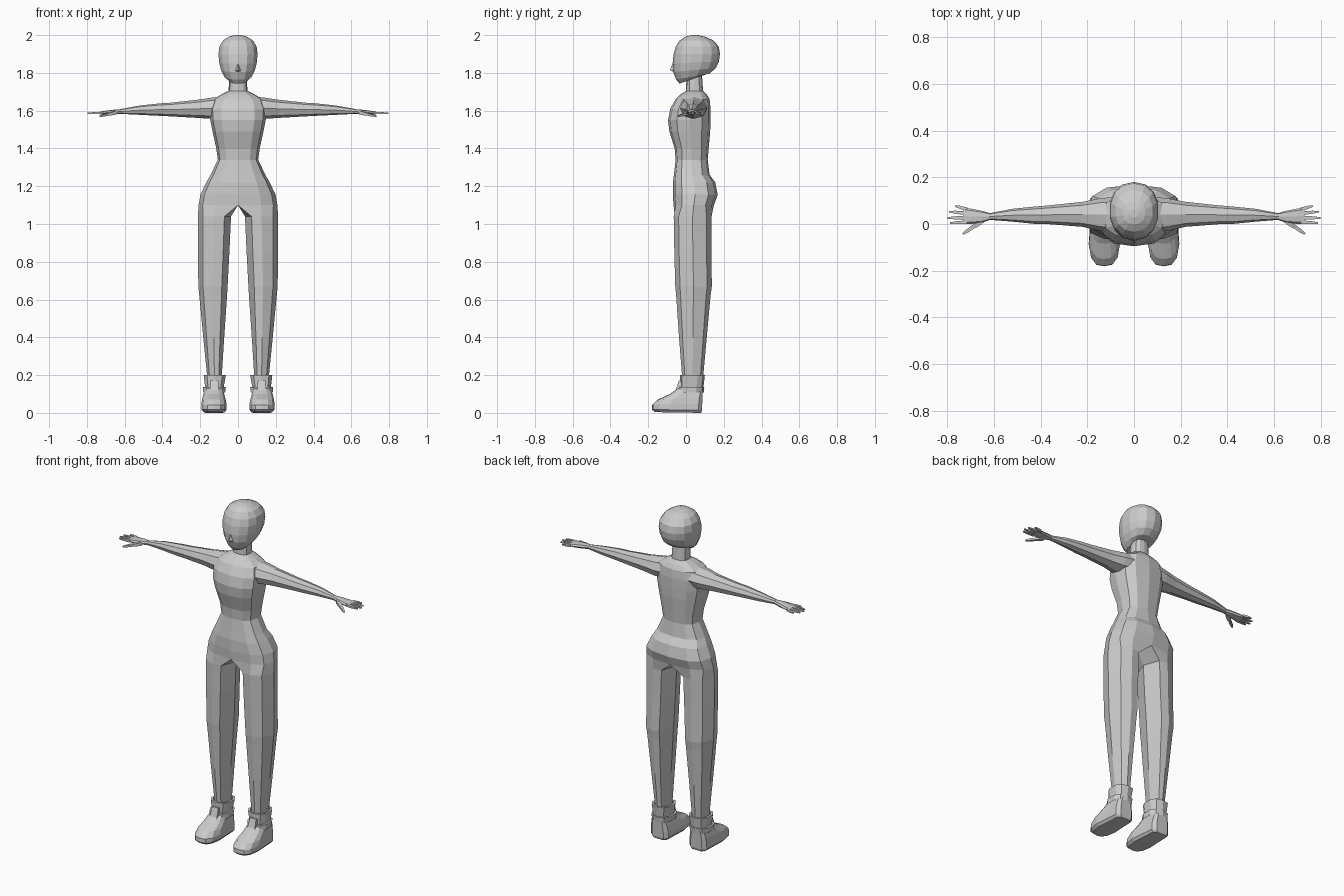
import bpy, bmesh, math
from mathutils import Vector

skin = bpy.data.materials.new("plain grey")
skin.diffuse_color = (0.6, 0.6, 0.6, 1)


def finish(name, bm, mirror=False):
    me = bpy.data.meshes.new(name)
    bm.to_mesh(me)
    bm.free()
    me.materials.append(skin)
    ob = bpy.data.objects.new(name, me)
    bpy.context.collection.objects.link(ob)
    if mirror:
        m = ob.modifiers.new("Mirror", 'MIRROR')
        m.use_clip = True
        m.merge_threshold = 0.0005
    return ob


def bridge(bm, lo, hi, closed=True):
    n = len(lo)
    for i in range(n if closed else n - 1):
        j = (i + 1) % n
        bm.faces.new((lo[i], lo[j], hi[j], hi[i]))


def oval(a0, a1, b0, b1, n, power=2.4, start=-90, count=None):
    """Rounded-box outline between a0..a1 and b0..b1, counterclockwise."""
    pts = []
    for k in range(count or n):
        t = math.radians(start + 360 * k / n)
        c, s = round(math.cos(t), 6), round(math.sin(t), 6)
        u = math.copysign(abs(c) ** (2 / power), c)
        v = math.copysign(abs(s) ** (2 / power), s)
        pts.append(((a0 + a1) / 2 + u * (a1 - a0) / 2,
                    (b0 + b1) / 2 + v * (b1 - b0) / 2))
    return pts


def loft(bm, rings, caps=(True, True)):
    loops = [[bm.verts.new(p) for p in r] for r in rings]
    for lo, hi in zip(loops, loops[1:]):
        bridge(bm, lo, hi)
    if caps[0]:
        bm.faces.new(loops[0][::-1])
    if caps[1]:
        bm.faces.new(loops[-1])
    return loops


# Body: half torso joined to one leg, mirrored
bm = bmesh.new()
torso = [  # z, half width, front y, back y
    (1.10, 0.209, -0.066, 0.148), (1.155, 0.199, -0.07, 0.168),
    (1.22, 0.168, -0.07, 0.155), (1.26, 0.145, -0.064, 0.125),
    (1.34, 0.107, -0.055, 0.115), (1.40, 0.115, -0.06, 0.12),
    (1.49, 0.135, -0.088, 0.128), (1.55, 0.147, -0.095, 0.13),
    (1.61, 0.15, -0.083, 0.13), (1.66, 0.132, -0.055, 0.125),
    (1.685, 0.09, -0.03, 0.11), (1.705, 0.05, 0.0, 0.09),
    (1.82, 0.044, 0.004, 0.083)]
loops = []
for z, a, f, b in torso:
    loops.append([bm.verts.new((max(x, 0), y, z))
                  for x, y in oval(-a, a, f, b, 12, 2.6, -90, 7)])
for lo, hi in zip(loops, loops[1:]):
    bridge(bm, lo, hi, False)
crotch = bm.verts.new((0, 0.04, 1.105))
leg = [  # z, inner x, outer x, front y, back y
    (0.16, 0.088, 0.160, -0.018, 0.088), (0.40, 0.073, 0.184, -0.037, 0.11),
    (0.62, 0.058, 0.205, -0.052, 0.13), (0.67, 0.055, 0.21, -0.057, 0.137),
    (0.86, 0.045, 0.212, -0.062, 0.134), (1.04, 0.037, 0.212, -0.065, 0.135)]
legs = []
for z, x0, x1, f, b in leg:
    w = x1 - x0
    prof = [(0.2, 0.03), (0.5, 0), (0.84, 0.13), (1, 0.5),
            (0.84, 0.87), (0.5, 1), (0.2, 0.97), (0, 0.5)]
    legs.append([bm.verts.new((x0 + u * w, f + v * (b - f), z)) for u, v in prof])
legs.append(loops[0] + [crotch])
for lo, hi in zip(legs, legs[1:]):
    bridge(bm, lo, hi)
bm.faces.new(legs[0][::-1])
finish("body", bm, True)

# Arms: tapering from shoulder to wrist
bm = bmesh.new()
arm = [  # x, front y, back y, bottom z, top z
    (0.09, -0.035, 0.115, 1.56, 1.675), (0.145, -0.03, 0.11, 1.557, 1.668),
    (0.22, -0.012, 0.095, 1.562, 1.657), (0.36, -0.001, 0.08, 1.57, 1.642),
    (0.42, 0.0, 0.075, 1.573, 1.638), (0.52, 0.01, 0.065, 1.578, 1.627),
    (0.62, 0.018, 0.046, 1.583, 1.609)]
loft(bm, [[(x, y, z) for y, z in oval(f, b, lo, hi, 8, 2.2)]
          for x, f, b, lo, hi in arm])
finish("arm", bm, True)

# Hands: flat palm, four fingers and a thumb
bm = bmesh.new()
palm = [(0.615, 0.018, 0.046, 1.584, 1.608), (0.65, 0.006, 0.056, 1.58, 1.606),
        (0.70, 0.0, 0.066, 1.578, 1.6), (0.73, 0.002, 0.07, 1.579, 1.595)]
loft(bm, [[(x, y, z) for y, z in oval(f, b, lo, hi, 8, 2.6)]
          for x, f, b, lo, hi in palm])


def finger(base, tip, r):
    base, tip = Vector(base), Vector(tip)
    d = (tip - base).normalized()
    side = Vector((0, 0, 1)).cross(d).normalized()
    up = d.cross(side)
    rings = []
    for t, s in ((0, 1), (0.6, 0.85), (1, 0.45)):
        c = base.lerp(tip, t)
        rings.append([c + (side * u + up * v) * r * s
                      for u, v in ((-1, -.8), (1, -.8), (1, .8), (-1, .8))])
    loft(bm, rings)


for y0, y1, x1 in ((0.008, 0.004, 0.787), (0.027, 0.026, 0.798),
                   (0.046, 0.053, 0.792), (0.063, 0.077, 0.765)):
    finger((0.715, y0, 1.588), (x1, y1, 1.586), 0.0078)
finger((0.65, 0.016, 1.59), (0.695, -0.018, 1.578), 0.012)
finger((0.69, -0.013, 1.579), (0.732, -0.043, 1.57), 0.008)
finish("hand", bm, True)

# Head: stacked rings, lower ones tilted along the jaw
bm = bmesh.new()
head = [  # front z, back z, half width, front y, back y
    (1.743, 1.785, 0.05, -0.034, 0.08), (1.765, 1.797, 0.072, -0.052, 0.125),
    (1.805, 1.825, 0.091, -0.068, 0.158), (1.85, 1.86, 0.102, -0.071, 0.174),
    (1.90, 1.90, 0.106, -0.066, 0.18), (1.94, 1.94, 0.101, -0.054, 0.173),
    (1.972, 1.972, 0.081, -0.033, 0.145), (1.992, 1.992, 0.048, -0.002, 0.10),
    (2.0, 2.0, 0.018, 0.028, 0.062)]
loft(bm, [[(x, y, zf + (zb - zf) * (y - f) / (b - f))
           for x, y in oval(-a, a, f, b, 14, 2.2)] for zf, zb, a, f, b in head])
finish("head", bm)

# Nose: small wedge
bm = bmesh.new()
top, tip, left, right, back = [bm.verts.new(p) for p in (
    (0, -0.066, 1.86), (0, -0.086, 1.815), (-0.016, -0.064, 1.81),
    (0.016, -0.064, 1.81), (0, -0.06, 1.803))]
for f in ((top, left, tip), (top, tip, right), (left, back, tip), (tip, back, right)):
    bm.faces.new(f)
finish("nose", bm)

# Shoes: rounded toe, square heel, rising to the ankle
bm = bmesh.new()


def shoe_ring(x0, x1, toe, heel, zf, zb):
    c, w, d = (x0 + x1) / 2, (x1 - x0) / 2, heel - toe
    half = [(0.5, 0.025), (0.85, 0.14), (1, 0.36), (0.9, 0.7), (0.85, 0.93), (0.55, 1)]
    pts = [(0, 0)] + half + [(-u, v) for u, v in half[::-1]]
    return [(c + u * w, toe + v * d, zf + (zb - zf) * v) for u, v in pts]


loft(bm, [shoe_ring(0.072, 0.180, -0.165, 0.08, 0.004, 0.0),
          shoe_ring(0.060, 0.194, -0.181, 0.085, 0.018, 0.014),
          shoe_ring(0.060, 0.194, -0.180, 0.086, 0.042, 0.05),
          shoe_ring(0.066, 0.190, -0.150, 0.087, 0.07, 0.08),
          shoe_ring(0.074, 0.182, -0.085, 0.088, 0.10, 0.11),
          shoe_ring(0.080, 0.172, -0.045, 0.09, 0.13, 0.13)])
finish("shoe", bm, True)

# Ankle strap and flared cuff: open double-walled bands
for name, rows in (
        ("ankle_strap", ((0.107, 0.066, 0.186, -0.045, 0.094),
                         (0.138, 0.062, 0.188, -0.04, 0.097))),
        ("ankle_cuff", ((0.135, 0.074, 0.176, -0.03, 0.092),
                        (0.20, 0.062, 0.184, -0.032, 0.1)))):
    bm = bmesh.new()
    rings = [[(x, y, z) for x, y in oval(x0, x1, f, b, 10, 2.6)]
             for z, x0, x1, f, b in rows]
    z, x0, x1, f, b = rows[1]
    for zi in (z, rows[0][0]):
        rings.append([(x, y, zi) for x, y in
                      oval(x0 + .012, x1 - .012, f + .012, b - .012, 10, 2.6)])
    loft(bm, rings, (False, False))
    finish(name, bm, True)

# Shoe tongue: slanted plate over the instep
bm = bmesh.new()
loft(bm, [[(x, y, z) for x, y in ((0.125 - w, f), (0.125 + w, f),
                                  (0.125 + w, b), (0.125 - w, b))]
          for z, w, f, b in ((0.09, 0.03, -0.085, 0.0), (0.12, 0.024, -0.055, 0.0),
                             (0.172, 0.02, -0.037, 0.0))])
finish("shoe_tongue", bm, True)
